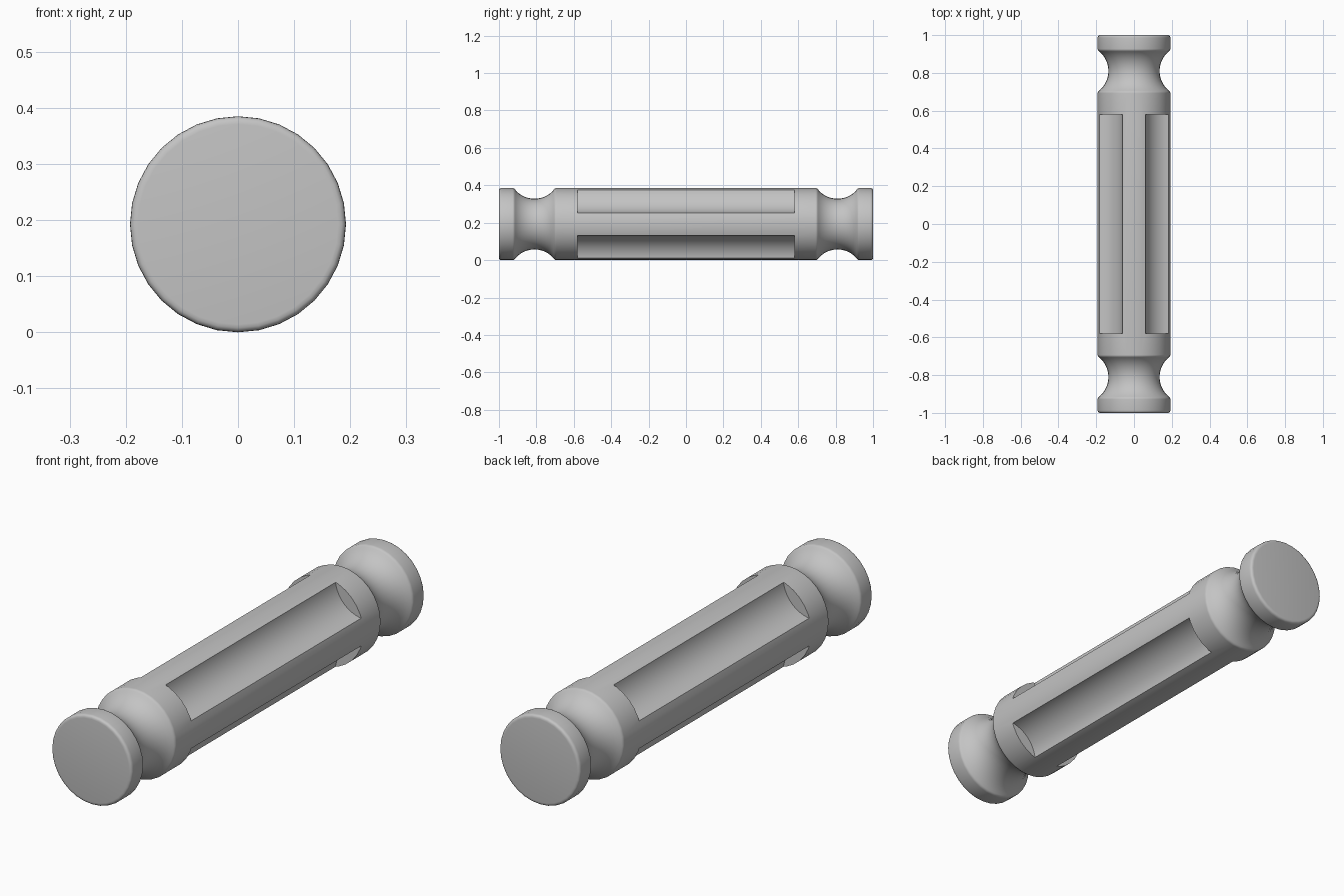
import bpy, bmesh, math
from mathutils import Vector, Matrix

if "Cube" in bpy.data.objects:
    bpy.data.objects.remove(bpy.data.objects["Cube"], do_unlink=True)

RADIUS = 0.1925
SIDES = 32
GROOVE_HALF_LENGTH = 0.58
GROOVE_HALF_ANGLE = math.radians(27)
GROOVE_DEPTH = 0.03          # below the chord between the groove edges

gray = bpy.data.materials.new("plain gray")
gray.use_nodes = True
gray.diffuse_color = (0.55, 0.55, 0.55, 1)
gray.node_tree.nodes["Principled BSDF"].inputs["Base Color"].default_value = (0.55, 0.55, 0.55, 1)


def make_object(name, bm):
    bmesh.ops.recalc_face_normals(bm, faces=bm.faces)
    mesh = bpy.data.meshes.new(name)
    bm.to_mesh(mesh)
    bm.free()
    mesh.materials.append(gray)
    obj = bpy.data.objects.new(name, mesh)
    bpy.context.collection.objects.link(obj)
    return obj


def rounded(before, corner, after, size, steps=4):
    """Points of a small round replacing a corner of the profile."""
    c = Vector(corner)
    a = c + (Vector(before) - c).normalized() * size
    b = c + (Vector(after) - c).normalized() * size
    ts = [i / steps for i in range(steps + 1)]
    return [a * (1 - t) ** 2 + c * 2 * t * (1 - t) + b * t * t for t in ts]


def neck_arc(start, end, sag, steps=14):
    """Concave arc between two y positions, as (radius, y) points."""
    half, mid = (end - start) / 2, (start + end) / 2
    r = (half ** 2 + sag ** 2) / (2 * sag)
    sweep = math.asin(half / r)
    pts = []
    for i in range(steps + 1):
        a = sweep * (2 * i / steps - 1)
        pts.append((RADIUS + r - sag - r * math.cos(a), mid + r * math.sin(a)))
    return pts


# Half profile of the bar, from the middle shoulder out to the end cap
arc = neck_arc(0.70, 0.92, 0.057)
half = rounded((RADIUS, 0), arc[0], arc[1], 0.008)
half += [Vector(p) for p in arc[1:-1]]
half += rounded(arc[-2], arc[-1], (RADIUS, 1), 0.008)
half += rounded((RADIUS, 0), (RADIUS, 1), (0, 1), 0.014)
half.append(Vector((0, 1)))
profile = [Vector((p.x, -p.y)) for p in reversed(half)] + half

# Turned bar
bm = bmesh.new()
verts = [bm.verts.new((0, p.y, p.x)) for p in profile]
edges = [bm.edges.new(pair) for pair in zip(verts, verts[1:])]
bmesh.ops.spin(bm, geom=verts + edges, cent=(0, 0, 0), axis=(0, 1, 0),
               angle=math.tau, steps=SIDES, use_merge=False)
bmesh.ops.remove_doubles(bm, verts=bm.verts, dist=0.0001)
bar = make_object("grooved_bar", bm)

# Four round cutters, one on each diagonal
chord = RADIUS * math.sin(GROOVE_HALF_ANGLE)
cut_radius = (chord ** 2 + GROOVE_DEPTH ** 2) / (2 * GROOVE_DEPTH)
cut_centre = RADIUS * math.cos(GROOVE_HALF_ANGLE) - GROOVE_DEPTH + cut_radius
for k in range(4):
    angle = math.radians(45 + 90 * k)
    bm = bmesh.new()
    place = (Matrix.Rotation(angle, 4, 'Y') @ Matrix.Translation((0, 0, cut_centre))
             @ Matrix.Rotation(math.pi / 2, 4, 'X'))
    bmesh.ops.create_cone(bm, cap_ends=True, segments=72, radius1=cut_radius,
                          radius2=cut_radius, depth=2 * GROOVE_HALF_LENGTH, matrix=place)
    cutter = make_object("groove_cutter", bm)
    cutter.hide_render = True
    bpy.context.view_layer.objects.active = bar
    mod = bar.modifiers.new("groove", 'BOOLEAN')
    mod.operation = 'DIFFERENCE'
    mod.solver = 'EXACT'
    mod.object = cutter
    bpy.ops.object.modifier_apply(modifier=mod.name)
    bpy.data.objects.remove(cutter, do_unlink=True)

# Rest on the ground and shade
bar.location.z = RADIUS
bpy.ops.object.select_all(action='DESELECT')
bar.select_set(True)
bpy.context.view_layer.objects.active = bar
bpy.ops.object.shade_smooth_by_angle(angle=math.radians(35))
